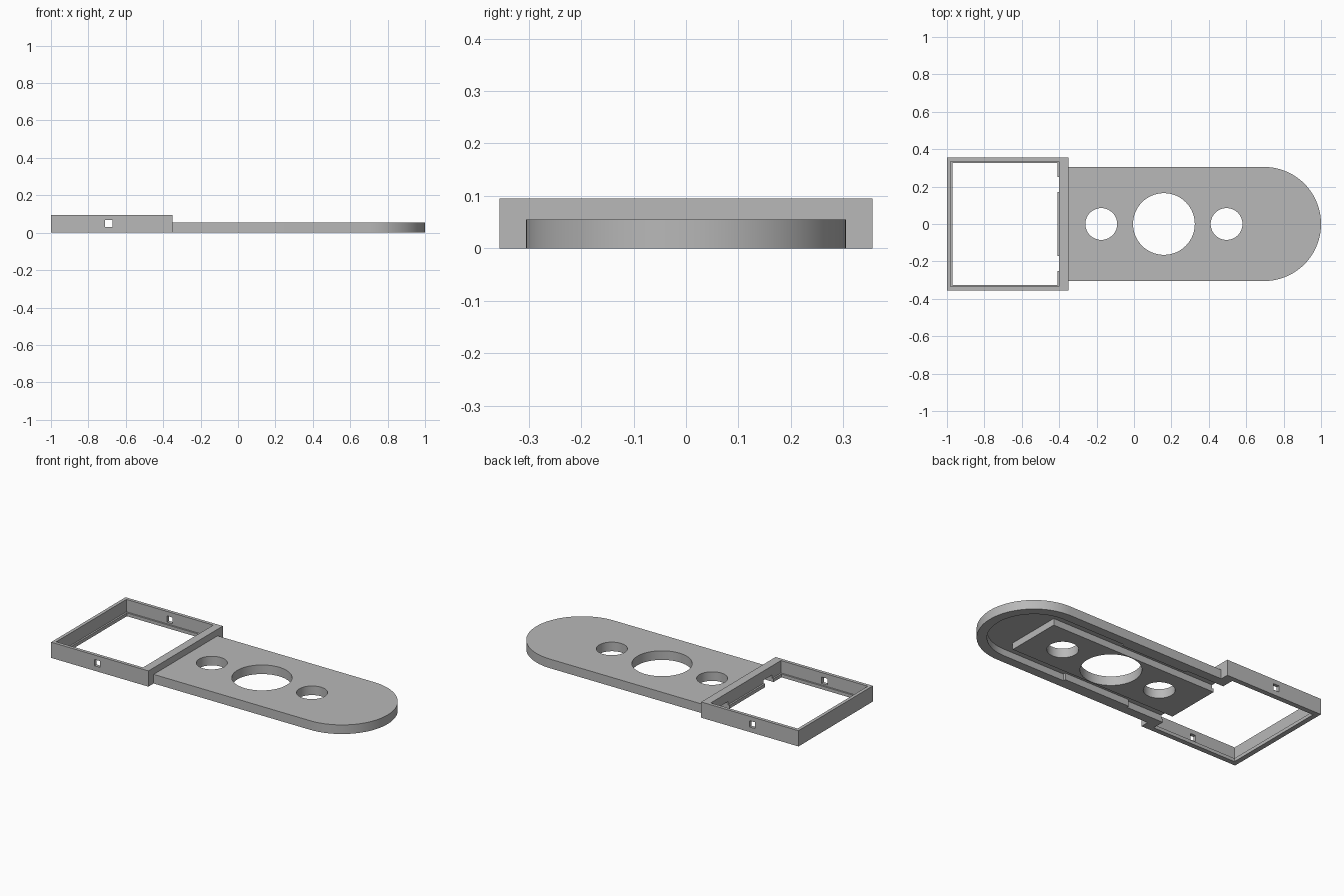
import bpy, bmesh
from math import sin, cos, pi

cube = bpy.data.objects.get("Cube")
if cube:
    bpy.data.objects.remove(cube, do_unlink=True)

grey = bpy.data.materials.new("plain_grey")
grey.use_nodes = True
colour = (0.48, 0.48, 0.48, 1)
grey.diffuse_color = colour
grey.node_tree.nodes["Principled BSDF"].inputs["Base Color"].default_value = colour


def prism(name, outline, z0, z1):
    """Extrude a flat outline from z0 to z1."""
    bm = bmesh.new()
    face = bm.faces.new([bm.verts.new((x, y, z0)) for x, y in outline])
    top = bmesh.ops.extrude_face_region(bm, geom=[face])
    verts = [v for v in top["geom"] if isinstance(v, bmesh.types.BMVert)]
    bmesh.ops.translate(bm, verts=verts, vec=(0, 0, z1 - z0))
    bmesh.ops.recalc_face_normals(bm, faces=bm.faces)
    mesh = bpy.data.meshes.new(name)
    bm.to_mesh(mesh)
    bm.free()
    mesh.materials.append(grey)
    obj = bpy.data.objects.new(name, mesh)
    bpy.context.collection.objects.link(obj)
    return obj


def rect(x0, x1, y):
    return [(x0, -y), (x1, -y), (x1, y), (x0, y)]


def arc(cx, r, a0, a1, n):
    steps = [a0 + (a1 - a0) * i / n for i in range(n + 1)]
    return [(cx + r * cos(a), r * sin(a)) for a in steps]


def combine(body, other, operation):
    """Apply a boolean and discard the helper."""
    other.hide_render = True
    mod = body.modifiers.new(operation, 'BOOLEAN')
    mod.operation = operation
    mod.solver = 'EXACT'
    mod.object = other
    bpy.context.view_layer.objects.active = body
    bpy.ops.object.modifier_apply(modifier=mod.name)
    bpy.data.objects.remove(other, do_unlink=True)


END_X, END_R = 0.695, 0.305

# Rounded plate joined to the taller rectangular frame
body = prism("bracket_body",
             [(-0.38, -END_R)] + arc(END_X, END_R, -pi / 2, pi / 2, 48) + [(-0.38, END_R)],
             0, 0.055)
combine(body, prism("frame_block", rect(-1, -0.35, 0.355), 0, 0.095), 'UNION')

# Frame opening, leaving a thin ledge around the bottom
combine(body, prism("frame_cavity", rect(-0.98, -0.40, 0.335), 0.02, 0.2), 'DIFFERENCE')
combine(body, prism("frame_opening", rect(-0.97, -0.41, 0.325), -0.1, 0.1), 'DIFFERENCE')

# Underside channel around a central block, with a thicker rim mid-way
side = [(-0.45, 0.17), (-0.45, 0.25), (-0.16, 0.25), (-0.16, 0.235),
        (0.28, 0.235), (0.28, 0.25)]
channel = ([(0.70, 0.17)] + side + arc(END_X, 0.25, pi / 2, -pi / 2, 48)
           + [(x, -y) for x, y in reversed(side)] + [(0.70, -0.17)])
combine(body, prism("channel", channel, -0.1, 0.04), 'DIFFERENCE')

# Three round holes through the plate
for x, r in ((-0.175, 0.085), (0.16, 0.165), (0.495, 0.085)):
    combine(body, prism("round_hole", arc(x, r, 0, 2 * pi, 64)[:-1], -0.1, 0.2), 'DIFFERENCE')

# Small square holes through both frame sides
combine(body, prism("side_hole", rect(-0.71, -0.672, 0.5), 0.03, 0.068), 'DIFFERENCE')

bpy.ops.object.select_all(action='DESELECT')
body.select_set(True)
bpy.context.view_layer.objects.active = body
bpy.ops.object.shade_smooth_by_angle(angle=pi / 6)
